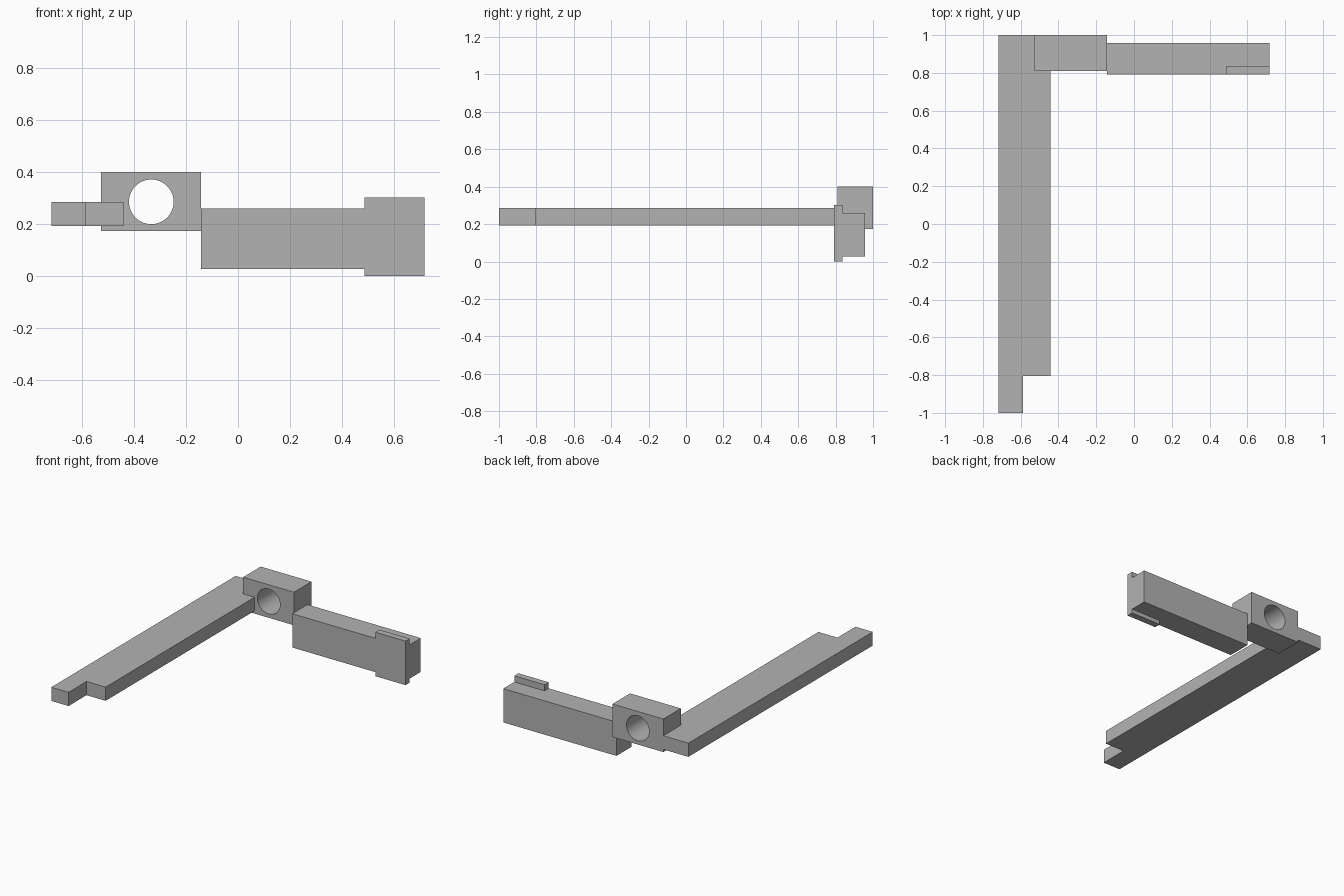
import bpy
import math

cube = bpy.data.objects.get("Cube")
if cube:
    bpy.data.objects.remove(cube, do_unlink=True)

grey = bpy.data.materials.new("plain_grey")
grey.use_nodes = True
colour = (0.45, 0.45, 0.45, 1)
grey.diffuse_color = colour
grey.node_tree.nodes["Principled BSDF"].inputs["Base Color"].default_value = colour


def prism(name, outline, z0, z1):
    """Extrude a counter-clockwise xy outline from z0 to z1."""
    n = len(outline)
    verts = [(x, y, z) for z in (z0, z1) for x, y in outline]
    faces = [tuple(reversed(range(n))), tuple(range(n, 2 * n))]
    faces += [(i, (i + 1) % n, (i + 1) % n + n, i + n) for i in range(n)]
    mesh = bpy.data.meshes.new(name)
    mesh.from_pydata(verts, [], faces)
    mesh.materials.append(grey)
    obj = bpy.data.objects.new(name, mesh)
    bpy.context.collection.objects.link(obj)
    return obj


def box(name, x0, x1, y0, y1, z0, z1):
    return prism(name, [(x0, y0), (x1, y0), (x1, y1), (x0, y1)], z0, z1)


# Long flat arm, notched at the front tip and around the pivot block
LEFT, RIGHT, TIP, SEAT = -0.718, -0.442, -0.587, -0.528
prism("long_arm", [(LEFT, -1), (TIP, -1), (TIP, -0.805), (RIGHT, -0.805),
                   (RIGHT, 0.81), (SEAT, 0.81), (SEAT, 1), (LEFT, 1)],
      0.192, 0.286)

# Pivot block with a round through hole
block = box("pivot_block", SEAT, -0.142, 0.81, 1, 0.174, 0.401)
bpy.ops.mesh.primitive_cylinder_add(vertices=64, radius=0.086, depth=0.6,
                                    location=(-0.334, 0.9, 0.286),
                                    rotation=(math.pi / 2, 0, 0))
cutter = bpy.context.object
cutter.name = "hole_cutter"
cutter.hide_render = True
cutter.data.materials.append(grey)
cut = block.modifiers.new("hole", 'BOOLEAN')
cut.operation = 'DIFFERENCE'
cut.solver = 'EXACT'
cut.object = cutter
bpy.ops.object.select_all(action='DESELECT')
block.select_set(True)
bpy.context.view_layer.objects.active = block
bpy.ops.object.modifier_apply(modifier=cut.name)
bpy.data.objects.remove(cutter, do_unlink=True)
bpy.ops.object.shade_smooth_by_angle(angle=math.radians(30))

# Side bar with thin lips above and below its free end
box("side_bar", -0.142, 0.718, 0.792, 0.957, 0.028, 0.26)
for name, z0, z1 in (("upper_lip", 0.26, 0.302), ("lower_lip", 0, 0.028)):
    box(name, 0.488, 0.718, 0.792, 0.837, z0, z1)
